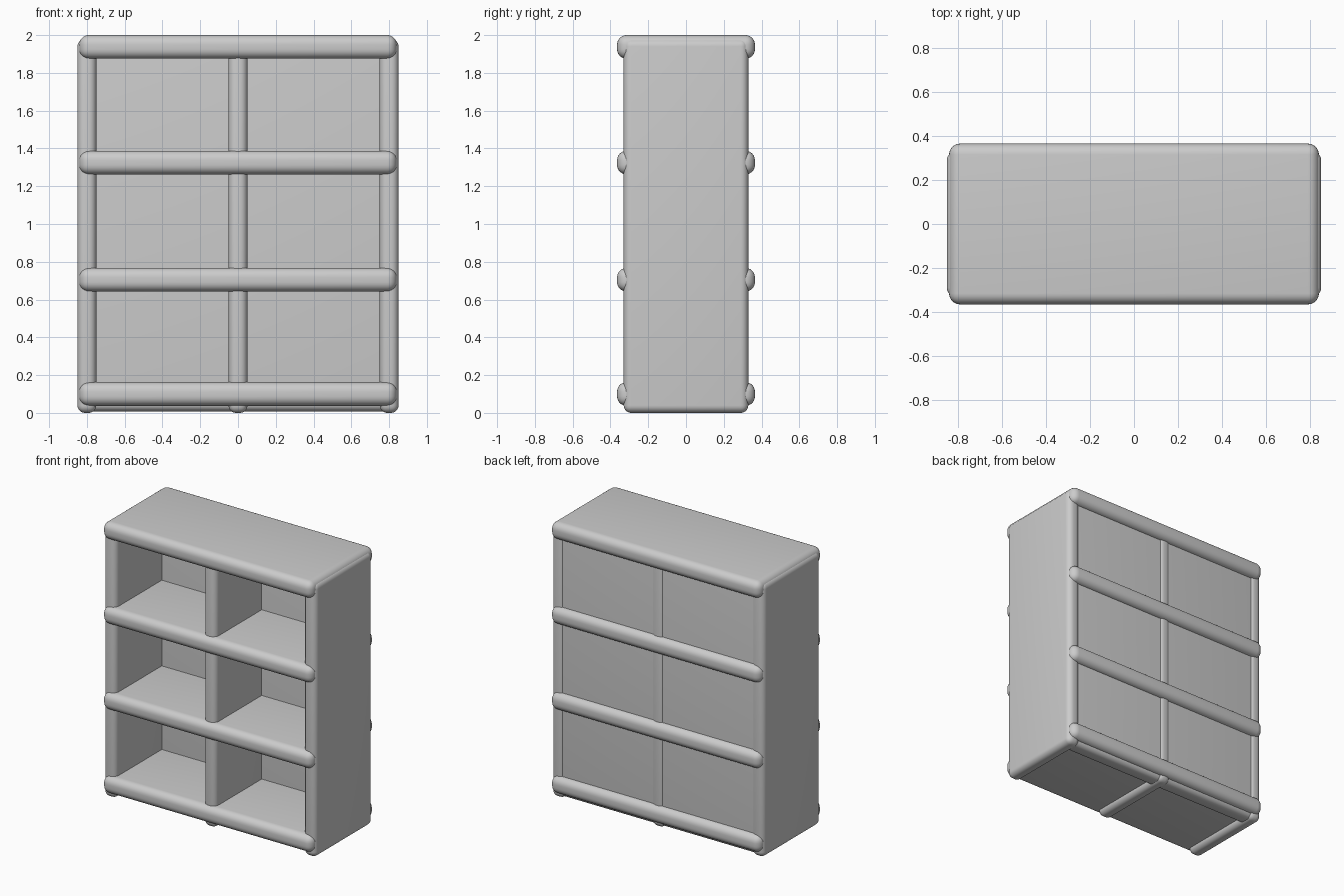
import bpy

if "Cube" in bpy.data.objects:
    bpy.data.objects.remove(bpy.data.objects["Cube"])

grey = bpy.data.materials.new("light_grey")
grey.diffuse_color = (0.6, 0.6, 0.6, 1)
grey.use_nodes = True
grey.node_tree.nodes["Principled BSDF"].inputs["Base Color"].default_value = grey.diffuse_color


def rounded_board(name, x, y, z, radius):
    """Box between the given (min, max) ranges with rounded edges."""
    bpy.ops.mesh.primitive_cube_add(size=1)
    ob = bpy.context.object
    ob.name = name
    ob.location = [(a + b) / 2 for a, b in (x, y, z)]
    ob.scale = [b - a for a, b in (x, y, z)]
    bpy.ops.object.transform_apply(location=False, rotation=False, scale=True)
    mod = ob.modifiers.new("rounded_edges", 'BEVEL')
    mod.width = radius
    mod.segments = 6
    mod.limit_method = 'NONE'
    bpy.ops.object.modifier_apply(modifier=mod.name)
    bpy.ops.object.shade_smooth_by_angle()
    ob.data.materials.append(grey)
    return ob


# Upright panels: two sides and the central divider
for name, cx in (("left_side", -0.80), ("divider", 0.0), ("right_side", 0.80)):
    rounded_board(name, (cx - 0.05, cx + 0.05), (-0.33, 0.33), (0.0, 1.98), 0.04)

# Horizontal boards, projecting slightly at front and back
for name, cz in (("bottom_board", 0.10), ("lower_shelf", 0.705),
                 ("upper_shelf", 1.325), ("top_board", 1.9375)):
    rounded_board(name, (-0.84, 0.84), (-0.365, 0.365),
                  (cz - 0.0625, cz + 0.0625), 0.05)

# Thick back panel
rounded_board("back_panel", (-0.82, 0.82), (0.20, 0.321), (0.008, 1.96), 0.04)
